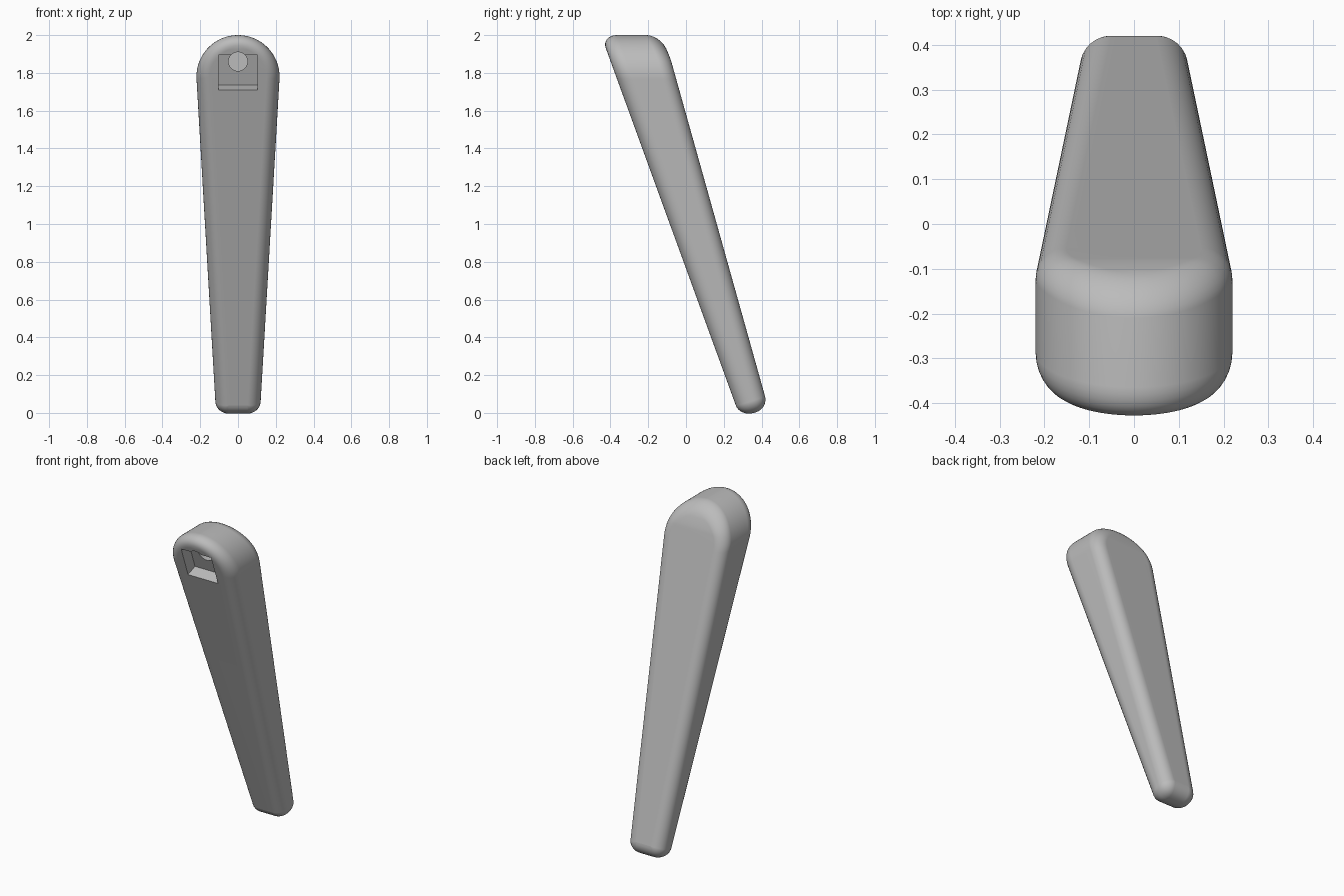
import bpy, bmesh, math

if "Cube" in bpy.data.objects:
    bpy.data.objects.remove(bpy.data.objects["Cube"])

R_TOP, Z_TOP = 0.22, 1.78      # rounded head
R_BOT, X_BOT = 0.07, 0.05      # foot corners
STEPS = 8

grey = bpy.data.materials.new("plain grey")
grey.diffuse_color = (0.5, 0.5, 0.5, 1)
grey.use_nodes = True
grey.node_tree.nodes["Principled BSDF"].inputs["Base Color"].default_value = grey.diffuse_color


def front_y(z):
    return 0.26 - 0.364 * (z - 0.05)


def back_y(z):
    t = max(0.0, (z - 1.86) / 0.14)
    return 0.443 - 0.28 * z - 0.023 * t ** 1.5


def half_outline(d):
    """Right half of the outline inset by d: (x, z, is_foot), bottom to top."""
    lean = math.asin((R_TOP - R_BOT) / (Z_TOP - R_BOT)) - 0.03
    pts = []
    for i in range(STEPS + 1):
        a = -math.pi / 2 + (math.pi / 2 - lean) * i / STEPS
        pts.append((X_BOT + (R_BOT - d) * math.cos(a), R_BOT + (R_BOT - d) * math.sin(a), True))
    for i in range(25):
        a = -lean + (math.pi / 2 + lean) * i / 24
        pts.append((max(0.0005, (R_TOP - d) * math.cos(a)), Z_TOP + (R_TOP - d) * math.sin(a), False))
    return pts


def place(x, z0, foot, line, e):
    """Put a point on a slanted face; the foot end is cut square to the leg."""
    z = z0
    for _ in range(12):
        y = line(z) + e
        z = z0 + (0.32 * (y - 0.36) if foot else 0)
    return x, y, z


# Leg: rounded rings from the front face to the back face
bm = bmesh.new()
rings = []
angles = [math.pi / 2 * i / STEPS for i in range(STEPS + 1)]
sections = [(front_y, a, 0.085) for a in reversed(angles)] + [(back_y, a, -0.07) for a in angles]
for line, a, depth in sections:
    d = R_BOT * 0.995 * (1 - math.cos(a))
    e = depth * (1 - math.sin(a))
    half = [place(*p, line, e) for p in half_outline(d)]
    loop = half + [(-x, y, z) for x, y, z in reversed(half)]
    rings.append([bm.verts.new(p) for p in loop])
n = len(rings[0])
for a, b in zip(rings, rings[1:]):
    for i in range(n):
        j = (i + 1) % n
        bm.faces.new((a[i], a[j], b[j], b[i]))
# Front and back faces, bridged left to right
for ring in (rings[0], rings[-1]):
    for i in range(n // 2 - 1):
        bm.faces.new((ring[i], ring[i + 1], ring[n - 2 - i], ring[n - 1 - i]))
bmesh.ops.recalc_face_normals(bm, faces=bm.faces)
mesh = bpy.data.meshes.new("leg")
bm.to_mesh(mesh)
bm.free()
leg = bpy.data.objects.new("leg", mesh)
bpy.context.collection.objects.link(leg)
mesh.materials.append(grey)

# Square pocket cutter, set square to the front face
tilt = math.atan(0.364)
bpy.ops.mesh.primitive_cube_add(size=1, location=(0, front_y(1.8025), 1.8025), rotation=(tilt, 0, 0))
pocket = bpy.context.object
pocket.name = "pocket_cutter"
pocket.scale = (0.206, 0.146, 0.197)

# Round hole cutter, level and deeper than the pocket
bpy.ops.mesh.primitive_cylinder_add(vertices=32, radius=0.05, depth=0.34,
                                    location=(0, -0.43, 1.86), rotation=(math.pi / 2, 0, 0))
hole = bpy.context.object
hole.name = "hole_cutter"

for cutter in (pocket, hole):
    cutter.data.materials.append(grey)
    cutter.hide_render = True
    cutter.hide_set(True)
    cut = leg.modifiers.new(cutter.name, 'BOOLEAN')
    cut.operation = 'DIFFERENCE'
    cut.solver = 'EXACT'
    cut.object = cutter

bpy.ops.object.select_all(action='DESELECT')
bpy.context.view_layer.objects.active = leg
leg.select_set(True)
for name in [m.name for m in leg.modifiers]:
    bpy.ops.object.modifier_apply(modifier=name)
bpy.ops.object.shade_smooth_by_angle(angle=math.radians(30))
leg.modifiers.new("weighted normals", 'WEIGHTED_NORMAL').keep_sharp = True
